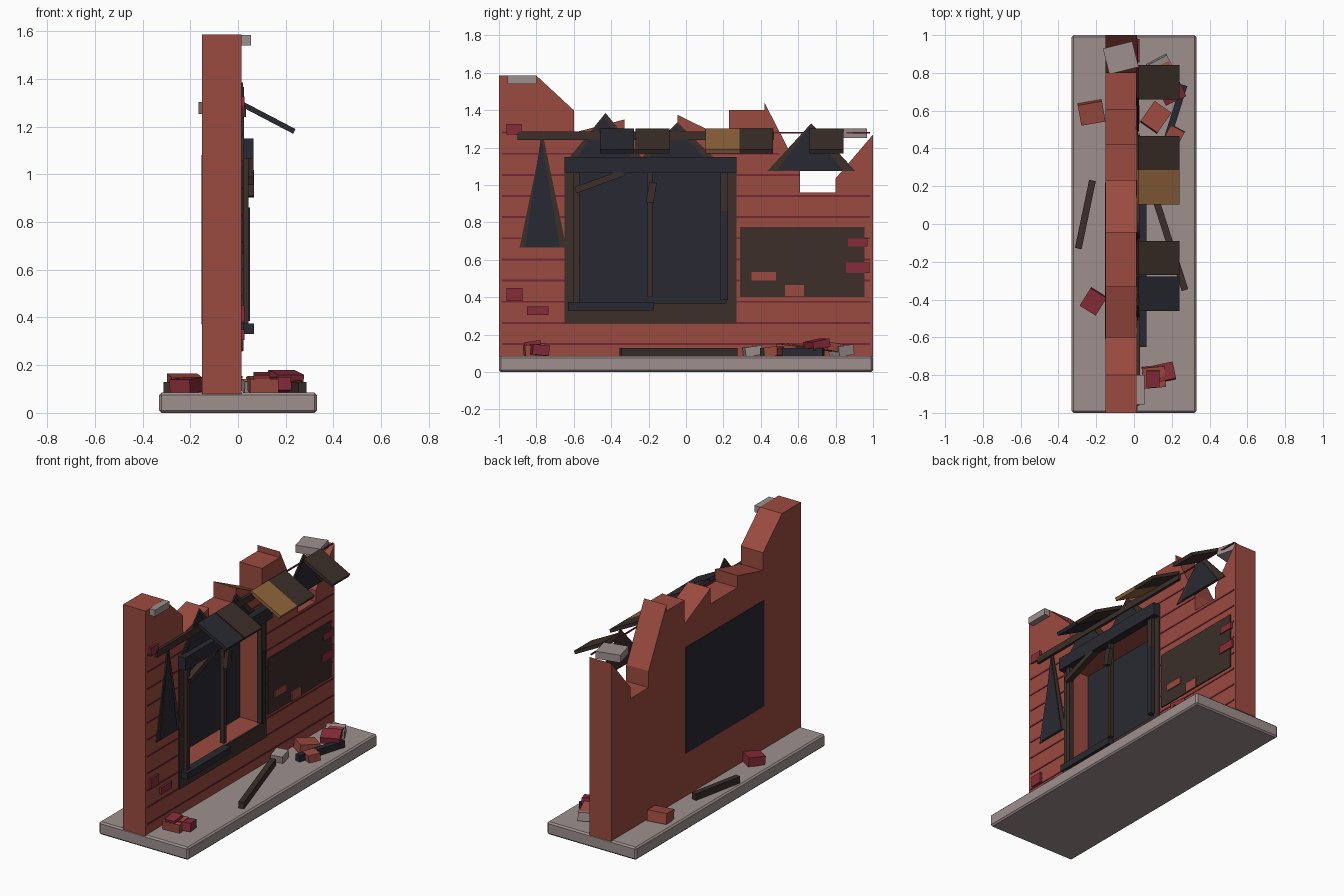
import bpy, bmesh, math
from mathutils import Vector, Matrix

if "Cube" in bpy.data.objects:
    bpy.data.objects.remove(bpy.data.objects["Cube"])


def material(name, rgb):
    m = bpy.data.materials.new(name)
    m.diffuse_color = (*rgb, 1)
    m.use_nodes = True
    m.node_tree.nodes["Principled BSDF"].inputs["Base Color"].default_value = m.diffuse_color
    return m


BRICK = material("brick", (0.33, 0.07, 0.05))
CRIMSON = material("crimson_brick", (0.24, 0.025, 0.04))
DARK = material("charred_black", (0.022, 0.022, 0.032))
BROWN = material("burnt_wood", (0.045, 0.028, 0.022))
OCHRE = material("ochre_wood", (0.28, 0.13, 0.045))
STONE = material("stone", (0.34, 0.28, 0.27))
MORTAR = material("mortar", (0.16, 0.02, 0.035))
FACE = 0.015  # x of the wall's decorated face


def finish(name, bm, mat):
    bmesh.ops.recalc_face_normals(bm, faces=bm.faces)
    me = bpy.data.meshes.new(name)
    bm.to_mesh(me)
    bm.free()
    ob = bpy.data.objects.new(name, me)
    bpy.context.collection.objects.link(ob)
    me.materials.append(mat)
    return ob


def box(name, mat, center, size, rot=(0, 0, 0)):
    bm = bmesh.new()
    bmesh.ops.create_cube(bm, size=1)
    bmesh.ops.scale(bm, vec=size, verts=bm.verts)
    ob = finish(name, bm, mat)
    ob.location = center
    ob.rotation_euler = rot
    return ob


def span(name, mat, x, y, z):
    lo, hi = Vector((x[0], y[0], z[0])), Vector((x[1], y[1], z[1]))
    return box(name, mat, (lo + hi) / 2, hi - lo)


def profile(name, mat, pts, x0, x1):
    """Extrude a y-z outline from x0 to x1."""
    bm = bmesh.new()
    f = bm.faces.new([bm.verts.new((x0, y, z)) for y, z in pts])
    ext = bmesh.ops.extrude_face_region(bm, geom=[f])
    bmesh.ops.translate(bm, vec=(x1 - x0, 0, 0),
                        verts=[v for v in ext["geom"] if isinstance(v, bmesh.types.BMVert)])
    return finish(name, bm, mat)


# base slab
base = span("base_slab", STONE, (-0.33, 0.33), (-1, 1), (0, 0.085))
bev = base.modifiers.new("bevel", "BEVEL")
bev.width = 0.01
bev.segments = 1

# broken wall with a window opening
wall = profile("broken_wall", BRICK, [
    (-1, 0.08), (-1, 1.585), (-0.8, 1.585), (-0.6, 1.4), (-0.6, 1.28), (-0.33, 1.35),
    (-0.33, 1.27), (-0.045, 1.27), (-0.045, 1.375), (0.23, 1.24), (0.23, 1.4), (0.42, 1.4),
    (0.42, 1.44), (0.61, 1.07), (0.61, 0.96), (0.8, 0.96), (0.8, 1.035), (1, 1.27), (1, 0.08)],
    -0.15, FACE)
cutter = span("window_cutter", BRICK, (-0.3, 0.2), (-0.61, 0.22), (0.37, 1.08))
boo = wall.modifiers.new("window", "BOOLEAN")
boo.operation = "DIFFERENCE"
boo.solver = "EXACT"
boo.object = cutter
bpy.context.view_layer.objects.active = wall
bpy.ops.object.modifier_apply(modifier="window")
bpy.data.objects.remove(cutter)

# dark backing in the opening
span("window_backing", DARK, (-0.153, -0.138), (-0.61, 0.22), (0.37, 1.08))

# mortar courses, interrupted by the window and the notch
for i in range(11):
    z = 0.15 + i * 0.113
    if 0.36 < z < 1.08:
        runs = [(-0.985, -0.61), (0.22, 0.61 if z > 0.96 else 0.985)]
    elif z > 1.08:
        runs = [(-0.985, 0.5)]
    else:
        runs = [(-0.985, 0.985)]
    for r in runs:
        span("mortar_course", MORTAR, (FACE - 0.005, FACE + 0.003), r, (z - 0.005, z + 0.005))

# scorched surround and timber window frame
for y, z in [((-0.65, 0.27), (0.26, 0.37)), ((-0.65, -0.6), (0.37, 1.08)),
             ((0.215, 0.27), (0.37, 1.08))]:
    span("scorched_surround", BROWN, (FACE - 0.005, FACE + 0.008), y, z)
for name, mat, x1, y, z in [
        ("window_lintel", DARK, 0.065, (-0.65, 0.27), (1.065, 1.15)),
        ("window_sill", DARK, 0.067, (-0.63, -0.17), (0.33, 0.375)),
        ("left_jamb", BROWN, 0.045, (-0.605, -0.57), (0.375, 1.065)),
        ("right_jamb", BROWN, 0.045, (0.185, 0.225), (0.385, 1.065)),
        ("right_jamb_charred", DARK, 0.05, (0.19, 0.225), (0.385, 0.86)),
        ("mullion", BROWN, 0.04, (-0.205, -0.18), (0.4, 1.065))]:
    span(name, mat, (FACE - 0.003, x1), y, z)
box("fallen_glazing_bar", BROWN, (0.045, -0.46, 1.02), (0.04, 0.28, 0.035), (math.radians(20), 0, 0))
box("mullion_splinter", BROWN, (0.053, -0.185, 0.96), (0.03, 0.04, 0.11), (math.radians(-10), 0, 0))

# exposed patch with loose bricks
span("exposed_patch", BROWN, (FACE - 0.005, FACE + 0.007), (0.29, 0.955), (0.4, 0.775))
for mat, y, z in [
        (CRIMSON, (0.865, 0.97), (0.67, 0.715)), (CRIMSON, (0.855, 0.98), (0.53, 0.585)),
        (BRICK, (0.35, 0.48), (0.49, 0.535)), (BRICK, (0.53, 0.63), (0.4, 0.465)),
        (CRIMSON, (-0.96, -0.88), (1.27, 1.325)), (CRIMSON, (-0.96, -0.875), (0.38, 0.45)),
        (CRIMSON, (-0.85, -0.735), (0.305, 0.35))]:
    span("loose_brick", mat, (FACE - 0.005, FACE + 0.013), y, z)

# flame-shaped soot marks: brown outer, dark inner
for yc, half, z0, z1 in [(-0.765, 0.125, 0.665, 1.27), (-0.43, 0.2, 1.14, 1.385),
                         (-0.045, 0.2, 1.14, 1.335), (0.67, 0.235, 1.075, 1.33)]:
    profile("soot_outer", BROWN, [(yc - half, z0), (yc + half, z0), (yc, z1)],
            FACE - 0.003, FACE + 0.006)
    profile("soot_inner", DARK, [(yc - half * 0.77, z0 + 0.004), (yc + half * 0.72, z0 + 0.004),
                                 (yc - 0.01, z1 - 0.02)], FACE, FACE + 0.011)

# awning batten and sloping planks
span("awning_batten", BROWN, (FACE - 0.003, FACE + 0.018), (-0.9, 0.47), (1.24, 1.285))
span("awning_rod", MORTAR, (FACE - 0.005, FACE + 0.003), (0.42, 0.985), (1.276, 1.284))
tilt = math.atan2(0.115, 0.22)
for yc, mat in [(-0.37, DARK), (-0.18, BROWN), (0.195, OCHRE), (0.375, BROWN), (0.75, BROWN)]:
    box("awning_plank", mat, (0.128, yc, 1.236), (0.244, 0.182, 0.022), (0, tilt, 0))

# coping stones
span("left_coping", STONE, (-0.1, 0.055), (-0.955, -0.8), (1.54, 1.5845))
box("right_coping", STONE, (-0.07, 0.88, 1.277), (0.16, 0.14, 0.05), (0, 0, math.radians(14)))

# fallen bricks: material, x, y, z, size, tilt, turn
rubble = [
    (BRICK, -0.225, 0.59, 0.122, (0.13, 0.11, 0.07), 8, 10),
    (CRIMSON, -0.215, -0.41, 0.115, (0.1, 0.11, 0.06), 5, -32),
    (BRICK, 0.115, 0.565, 0.115, (0.11, 0.13, 0.06), -6, -35),
    (BRICK, 0.215, 0.47, 0.11, (0.08, 0.08, 0.05), 4, -28),
    (CRIMSON, 0.2, 0.7, 0.148, (0.12, 0.1, 0.045), 12, 25),
    (BRICK, 0.16, 0.8, 0.13, (0.09, 0.12, 0.045), -10, 20),
    (STONE, 0.14, 0.83, 0.115, (0.12, 0.09, 0.055), 8, 28),
    (STONE, 0.06, 0.355, 0.112, (0.08, 0.09, 0.05), 8, 10),
    (BRICK, 0.105, -0.81, 0.118, (0.12, 0.11, 0.06), 6, 5),
    (CRIMSON, 0.165, -0.785, 0.118, (0.1, 0.09, 0.055), -6, 12),
    (CRIMSON, 0.1, -0.82, 0.15, (0.07, 0.09, 0.03), 8, 0)]
for mat, x, y, z, size, lean, turn in rubble:
    box("fallen_brick", mat, (x, y, z), size, (math.radians(lean), 0, math.radians(turn)))

# fallen beams lying on the slab
for mat, a, b in [(BROWN, (0.07, 0.27), (0.27, -0.35)), (BROWN, (-0.22, 0.23), (-0.295, -0.13)),
                  (DARK, (0.16, 0.4), (0.265, 0.735))]:
    a, b = Vector(a), Vector(b)
    d, m = b - a, (a + b) / 2
    box("fallen_beam", mat, (m.x, m.y, 0.107), (d.length, 0.036, 0.044), (0, 0, math.atan2(d.y, d.x)))
